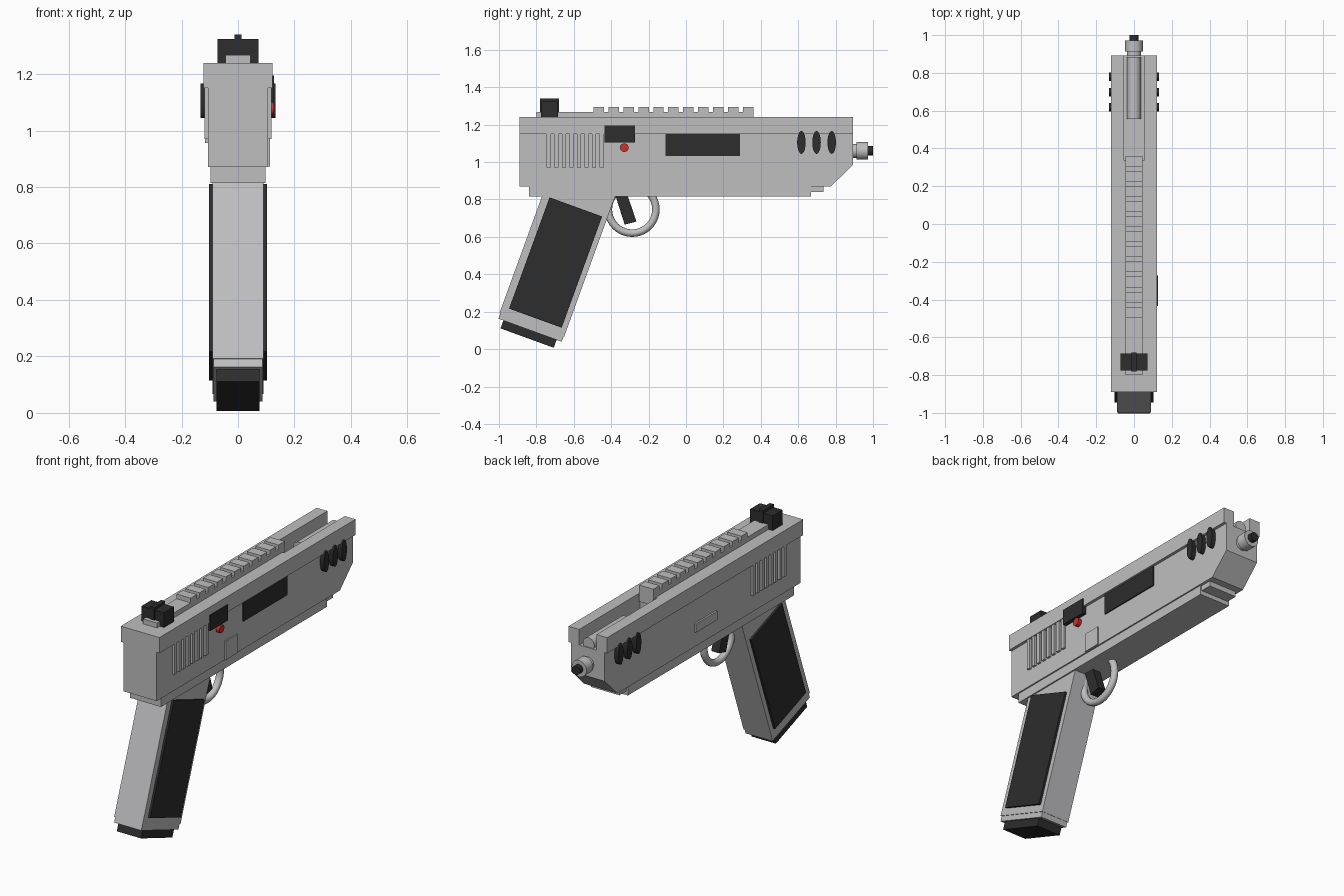
import bpy, bmesh, math
from mathutils import Matrix, Vector

if "Cube" in bpy.data.objects:
    bpy.data.objects.remove(bpy.data.objects["Cube"])


def material(name, rgb):
    m = bpy.data.materials.new(name)
    m.diffuse_color = (*rgb, 1)
    m.use_nodes = True
    m.node_tree.nodes["Principled BSDF"].inputs["Base Color"].default_value = m.diffuse_color
    return m


GREY = material("light_grey", (0.52, 0.52, 0.53))
DARK = material("near_black", (0.026, 0.026, 0.026))
RED = material("red", (0.6, 0.03, 0.03))


def finish(name, bm, mat, smooth=False):
    bmesh.ops.recalc_face_normals(bm, faces=bm.faces)
    me = bpy.data.meshes.new(name)
    bm.to_mesh(me)
    bm.free()
    me.materials.append(mat)
    ob = bpy.data.objects.new(name, me)
    bpy.context.collection.objects.link(ob)
    if smooth:
        bpy.ops.object.select_all(action='DESELECT')
        ob.select_set(True)
        bpy.context.view_layer.objects.active = ob
        bpy.ops.object.shade_smooth_by_angle(angle=math.radians(35))
    return ob


def prism(name, pts, direction, mat):
    """Extrude a closed 3D polygon along a direction."""
    bm = bmesh.new()
    f = bm.faces.new([bm.verts.new(p) for p in pts])
    r = bmesh.ops.extrude_face_region(bm, geom=[f])
    verts = [v for v in r["geom"] if isinstance(v, bmesh.types.BMVert)]
    bmesh.ops.translate(bm, verts=verts, vec=direction)
    return finish(name, bm, mat)


def side_profile(name, yz, x0, x1, mat):
    return prism(name, [(x0, y, z) for y, z in yz], Vector((x1 - x0, 0, 0)), mat)


def box(name, x, y, z, mat):
    return side_profile(name, [(y[0], z[0]), (y[1], z[0]), (y[1], z[1]), (y[0], z[1])], x[0], x[1], mat)


def rod(name, axis, centre, r, length, mat, scale=(1, 1), segs=32):
    """Cylinder along X or Y; scale squashes the cross-section."""
    bm = bmesh.new()
    rot = Matrix.Rotation(math.pi / 2, 4, 'Y' if axis == 'X' else 'X')
    bmesh.ops.create_cone(bm, cap_ends=True, segments=segs, radius1=r, radius2=r, depth=length, matrix=rot)
    s = (1, scale[0], scale[1]) if axis == 'X' else (scale[0], 1, scale[1])
    bmesh.ops.scale(bm, verts=bm.verts, vec=s)
    bmesh.ops.translate(bm, verts=bm.verts, vec=centre)
    return finish(name, bm, mat, True)


SIN, COS = math.sin(math.radians(20)), math.cos(math.radians(20))


def tilted(f, d):
    """Grip coordinates (forward, up along the grip) to y, z."""
    return (f * COS + d * SIN, d * COS - f * SIN)


def tilted_box(name, x, f, d, mat):
    yz = [tilted(f[0], d[0]), tilted(f[1], d[0]), tilted(f[1], d[1]), tilted(f[0], d[1])]
    return side_profile(name, yz, x[0], x[1], mat)


# Main body, with chamfered nose
side_profile("slide_body", [(-0.89, 0.87), (0.775, 0.87), (0.892, 0.985), (0.892, 1.15), (-0.89, 1.15)],
             -0.106, 0.106, GREY)

# Wider top slab with an open slot at the front
slab = [(-0.123, -0.89), (0.123, -0.89), (0.123, 0.892), (0.055, 0.892),
        (0.055, 0.34), (-0.055, 0.34), (-0.055, 0.892), (-0.123, 0.892)]
prism("slide_top", [(x, y, 1.15) for x, y in slab], Vector((0, 0, 0.09)), GREY)
rod("slot_barrel", 'Y', (0, 0.72, 1.168), 0.036, 0.33, GREY)

# Top rail and its teeth
box("top_rail", (-0.045, 0.045), (-0.80, 0.361), (1.2, 1.268), GREY)
for i in range(11):
    y = -0.495 + i * 0.08
    box("rail_tooth", (-0.045, 0.045), (y, y + 0.056), (1.26, 1.295), GREY)

# Rear sight
box("rear_sight", (-0.072, 0.072), (-0.775, -0.685), (1.24, 1.325), DARK)
box("sight_post", (-0.013, 0.013), (-0.78, -0.68), (1.245, 1.34), DARK)

# Stepped lower frame
box("lower_frame", (-0.098, 0.098), (-0.84, 0.668), (0.815, 0.875), GREY)
box("frame_step", (-0.09, 0.09), (0.66, 0.735), (0.84, 0.875), GREY)

# Muzzle
rod("muzzle_neck", 'Y', (0, 0.90, 1.06), 0.038, 0.08, GREY)
rod("muzzle_collar", 'Y', (0, 0.942, 1.06), 0.047, 0.06, GREY)
rod("muzzle_tip", 'Y', (0, 0.97, 1.06), 0.025, 0.06, DARK)

# Details repeated on both sides
for s in (-1, 1):
    for i in range(8):
        y = -0.745 + i * 0.0405
        box("grip_ridge", (s * 0.10, s * 0.119), (y, y + 0.022), (0.97, 1.152), GREY)
    for y in (0.617, 0.698, 0.779):
        rod("oval_vent", 'X', (s * 0.117, y, 1.105), 0.061, 0.03, DARK, scale=(0.37, 1))
    tilted_box("grip_panel", (s * 0.08, s * 0.102), (-0.963, -0.664), (-0.12, 0.513), DARK)

# Right side details
box("dark_block", (0.10, 0.128), (-0.435, -0.272), (1.105, 1.195), DARK)
box("ejection_window", (0.10, 0.113), (-0.11, 0.29), (1.032, 1.149), DARK)
box("catch_plate", (0.10, 0.113), (-0.272, -0.167), (0.872, 0.98), GREY)
rod("red_button", 'X', (0.114, -0.33, 1.077), 0.023, 0.028, RED)

# Left side lever
box("left_lever", (-0.116, -0.10), (-0.12, 0.075), (0.955, 1.005), GREY)

# Grip, cut level at the top where it meets the frame
z_top = 0.83
side_profile("grip", [tilted(-1.003, -0.16), tilted(-0.635, -0.16),
                      ((-0.635 + z_top * SIN) / COS, z_top), ((-1.003 + z_top * SIN) / COS, z_top)],
             -0.09, 0.09, GREY)
tilted_box("grip_base", (-0.086, 0.086), (-0.998, -0.638), (-0.19, -0.16), GREY)
tilted_box("magazine_base", (-0.077, 0.077), (-0.97, -0.667), (-0.235, -0.185), DARK)

# Trigger and round guard
bpy.ops.mesh.primitive_torus_add(major_radius=0.127, minor_radius=0.02, major_segments=40, minor_segments=14,
                                 location=(0, -0.288, 0.747), rotation=(0, math.pi / 2, 0))
guard = bpy.context.object
guard.name = "trigger_guard"
guard.data.materials.append(GREY)
bpy.ops.object.shade_smooth_by_angle(angle=math.radians(60))
side_profile("trigger", [(-0.38, 0.83), (-0.315, 0.83), (-0.265, 0.682), (-0.328, 0.666)], -0.025, 0.025, DARK)
